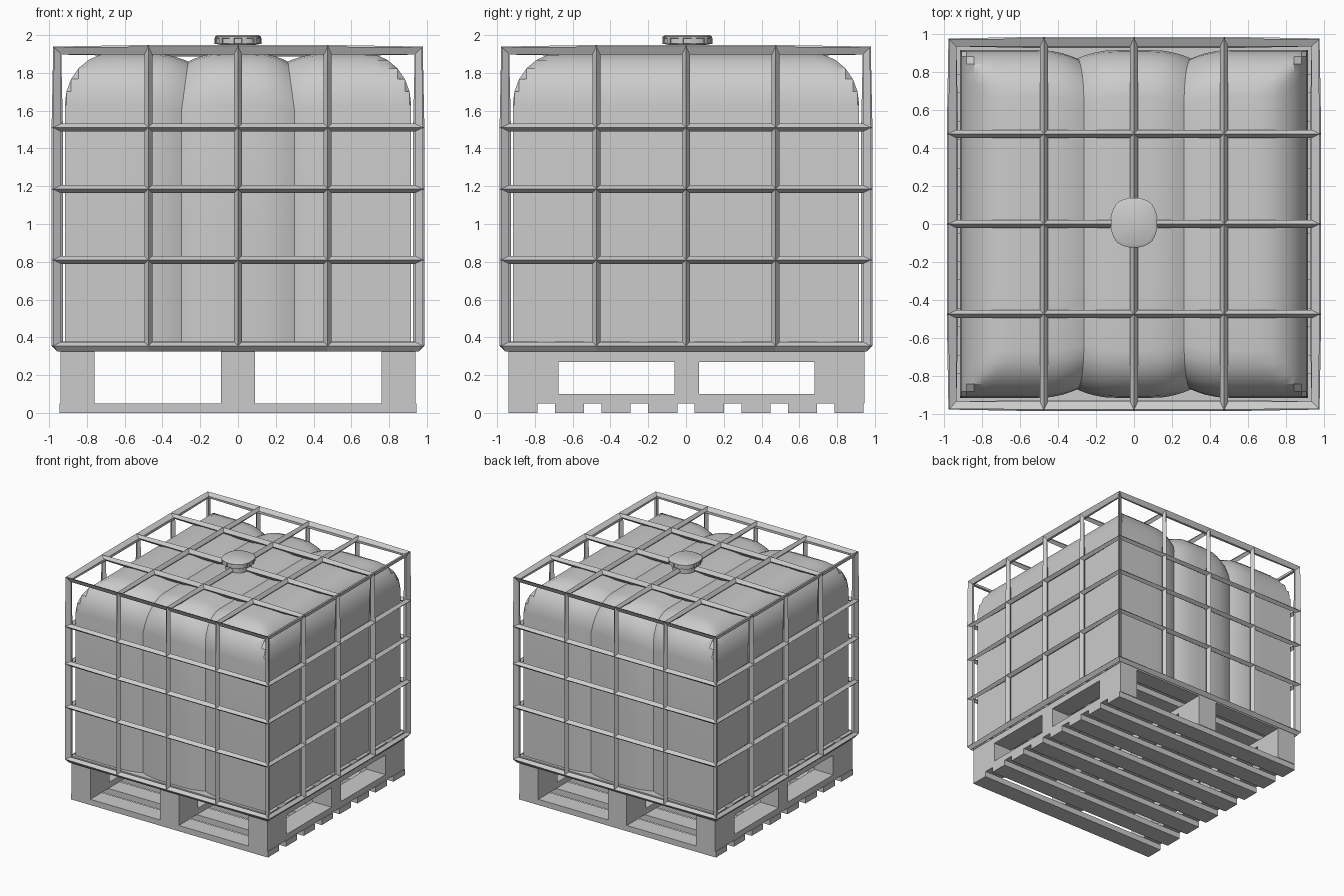
import bpy, bmesh, math

if "Cube" in bpy.data.objects:
    bpy.data.objects.remove(bpy.data.objects["Cube"])


def add_mesh(name, bm, smooth=None):
    bmesh.ops.recalc_face_normals(bm, faces=bm.faces)
    me = bpy.data.meshes.new(name)
    bm.to_mesh(me)
    bm.free()
    ob = bpy.data.objects.new(name, me)
    bpy.context.collection.objects.link(ob)
    if smooth:
        bpy.ops.object.select_all(action='DESELECT')
        ob.select_set(True)
        bpy.context.view_layer.objects.active = ob
        bpy.ops.object.shade_smooth_by_angle(angle=math.radians(smooth))
    return ob


def box(name, x0, x1, y0, y1, z0, z1):
    bm = bmesh.new()
    bmesh.ops.create_cube(bm, size=1)
    for v in bm.verts:
        v.co = ((x0 + x1) / 2 + v.co.x * (x1 - x0),
                (y0 + y1) / 2 + v.co.y * (y1 - y0),
                (z0 + z1) / 2 + v.co.z * (z1 - z0))
    return add_mesh(name, bm)


# pallet boards, bottom and top layers, running along x
for i in range(8):
    yc = -0.8625 + i * 1.725 / 7
    box("pallet_bottom_board", -0.945, 0.945, yc - 0.077, yc + 0.077, 0, 0.05)
    box("pallet_top_board", -0.945, 0.945, yc - 0.077, yc + 0.077, 0.325, 0.377)

# pallet stringers: three rails along y, each with two openings
for xc in (-0.85, 0, 0.85):
    xa, xb = xc - 0.09, xc + 0.09
    for ya, yb in ((-0.94, -0.675), (-0.06, 0.07), (0.68, 0.945)):
        box("pallet_block", xa, xb, ya, yb, 0.05, 0.325)
    for ya, yb in ((-0.675, -0.06), (0.07, 0.68)):
        box("pallet_lower_rail", xa, xb, ya, yb, 0.05, 0.10)
        box("pallet_upper_rail", xa, xb, ya, yb, 0.27, 0.325)

# cage: gridded box open at the bottom, turned into bars
C = 0.957
hs = [-C, -0.475, 0, 0.475, C]
zs = [0.355, 0.81, 1.185, 1.51, 1.918]
bm = bmesh.new()


def panel(us, vs, place):
    for i in range(len(us) - 1):
        for j in range(len(vs) - 1):
            bm.faces.new([bm.verts.new(place(us[a], vs[b]))
                          for a, b in ((i, j), (i + 1, j), (i + 1, j + 1), (i, j + 1))])


for s in (-C, C):
    panel(hs, zs, lambda u, v: (u, s, v))
    panel(hs, zs, lambda u, v: (s, u, v))
panel(hs, hs, lambda u, v: (u, v, zs[-1]))
bmesh.ops.remove_doubles(bm, verts=bm.verts, dist=1e-4)
cage = add_mesh("cage", bm)
wire = cage.modifiers.new("bars", 'WIREFRAME')
wire.thickness = 0.06
wire.offset = 0
wire.use_even_offset = False
wire.use_boundary = True

# tank: rounded-over top with mitred corners and two creases across it
A, Z0, ZS, ZT = 0.917, 0.378, 1.63, 1.905
RX = 0.25
SEG = 6
arc = [(A - RX * (1 - math.cos(t)), ZS + (ZT - ZS) * math.sin(t))
       for t in (k * math.pi / 2 / SEG for k in range(SEG + 1))]
flat = [0.62, 0.52, 0.44, 0.38, 0.34, 0.315, 0.30, 0.285, 0.26, 0.22, 0.16, 0.08]


def groove(x):
    d = abs(abs(x) - 0.30)
    return 0.045 * max(0, 1 - d / 0.2) ** 2


right = arc + [(x, ZT) for x in flat]
stations = [(-x, z) for x, z in right] + [(0, ZT)] + right[::-1]
half = [(A, Z0), (A, 1.0)] + arc + [(0.35, ZT)]
profile = [(-y, z) for y, z in half] + [(0, ZT)] + half[::-1]
bm = bmesh.new()
rows = []
for x, zmax in stations:
    g = groove(x)
    row = []
    for y, z in profile:
        z = min(z, zmax)
        t = max(0, (z - ZS) / (ZT - ZS))
        xx = x * (1 - 0.12 * t * max(0, min(1, (0.62 - abs(x)) / 0.32)))
        row.append(bm.verts.new((xx, y * (1 - g / A),
                                 z - g * (z - Z0) / (ZT - Z0))))
    rows.append(row)
for r0, r1 in zip(rows, rows[1:]):
    for j in range(len(profile) - 1):
        bm.faces.new((r0[j], r0[j + 1], r1[j + 1], r1[j]))
    bm.faces.new((r0[0], r1[0], r1[-1], r0[-1]))
bm.faces.new(rows[0])
bm.faces.new(rows[-1][::-1])
add_mesh("tank", bm, 35)


# filler cap: slightly squared lathe with grip ribs, on a neck
def lathe(name, prof, n=32, yc=0.007):
    bm = bmesh.new()
    rings = []
    for r, z in prof:
        ring = []
        for k in range(n):
            a = 2 * math.pi * k / n
            c, s = math.cos(a), math.sin(a)
            q = (abs(c) ** 2.5 + abs(s) ** 2.5) ** (-1 / 2.5)
            ring.append(bm.verts.new((r * q * c, yc + 1.07 * r * q * s, z)))
        rings.append(ring)
    for a, b in zip(rings, rings[1:]):
        for k in range(n):
            bm.faces.new((a[k], a[(k + 1) % n], b[(k + 1) % n], b[k]))
    bm.faces.new(rings[0])
    bm.faces.new(rings[-1])
    return add_mesh(name, bm, 30)


lathe("tank_neck", [(0.095, 1.86), (0.095, 1.96)])
lathe("cap", [(0.105, 1.95), (0.118, 1.955), (0.118, 1.983), (0.122, 1.985),
              (0.122, 1.992), (0.108, 2.0)])
for k in range(12):
    a = 2 * math.pi * (k + 0.5) / 12
    c, s = math.cos(a), math.sin(a)
    q = (abs(c) ** 2.5 + abs(s) ** 2.5) ** (-1 / 2.5)
    rib = box("cap_rib", -0.008, 0.008, -0.012, 0.012, 1.953, 1.985)
    rib.location = (0.115 * q * c, 0.007 + 0.123 * q * s, 0)
    rib.rotation_euler.z = a
